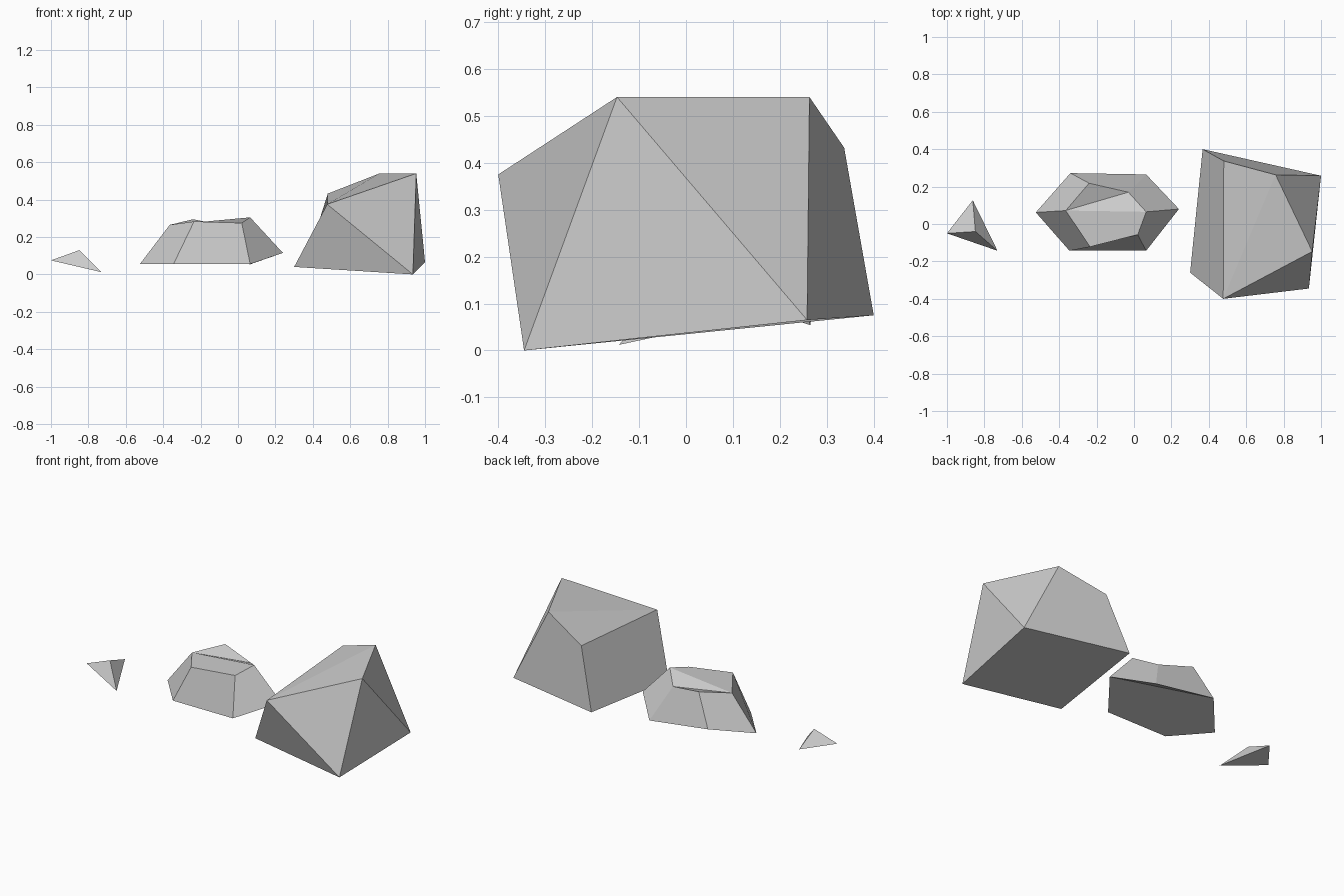
import bpy, bmesh

if "Cube" in bpy.data.objects:
    bpy.data.objects.remove(bpy.data.objects["Cube"])


def rock(name, lower, upper, creases=()):
    """Faceted stone: lower ring joined to an upper ring (or a single peak).
    Creases are (lower/upper index pairs) splitting a bent facet."""
    bm = bmesh.new()
    lo = [bm.verts.new(p) for p in lower]
    up = [bm.verts.new(p) for p in upper]
    n = len(lo)
    bm.faces.new(lo[::-1])
    if len(up) > 2:
        bm.faces.new(up)
    for i in range(n):
        j = (i + 1) % n
        if len(up) == 1:
            bm.faces.new((lo[i], lo[j], up[0]))
        else:
            bm.faces.new((lo[i], lo[j], up[j], up[i]))
    verts = lo + up
    for a, b in creases:
        bmesh.ops.connect_verts(bm, verts=[verts[a], verts[b]])
    bmesh.ops.recalc_face_normals(bm, faces=bm.faces)
    mesh = bpy.data.meshes.new(name)
    bm.to_mesh(mesh)
    bm.free()
    ob = bpy.data.objects.new(name, mesh)
    bpy.context.collection.objects.link(ob)
    return ob


# Large boulder: a skewed block with bent right, front and top facets
rock("large_rock",
     [(0.30, -0.26, 0.04), (0.935, -0.345, 0.0), (1.0, 0.258, 0.065), (0.367, 0.4, 0.075)],
     [(0.477, -0.4, 0.375), (0.953, -0.147, 0.54), (0.757, 0.263, 0.54), (0.48, 0.337, 0.432)],
     creases=[(2, 5), (1, 4), (4, 6)])

# Medium stone: six-sided with a creased top and underside
rock("medium_rock",
     [(-0.525, 0.062, 0.055), (-0.345, -0.143, 0.055), (0.065, -0.143, 0.055),
      (0.24, 0.08, 0.115), (0.065, 0.265, 0.054), (-0.34, 0.272, 0.11)],
     [(-0.365, 0.072, 0.265), (-0.235, -0.122, 0.283), (0.02, -0.057, 0.275),
      (0.065, 0.065, 0.305), (-0.03, 0.17, 0.253), (-0.24, 0.218, 0.295)],
     creases=[(6, 9), (6, 10), (3, 5)])

# Small chip: three-sided with one peak
rock("small_rock",
     [(-1.0, -0.05, 0.075), (-0.73, -0.143, 0.012), (-0.862, 0.127, 0.07)],
     [(-0.848, -0.04, 0.13)])
